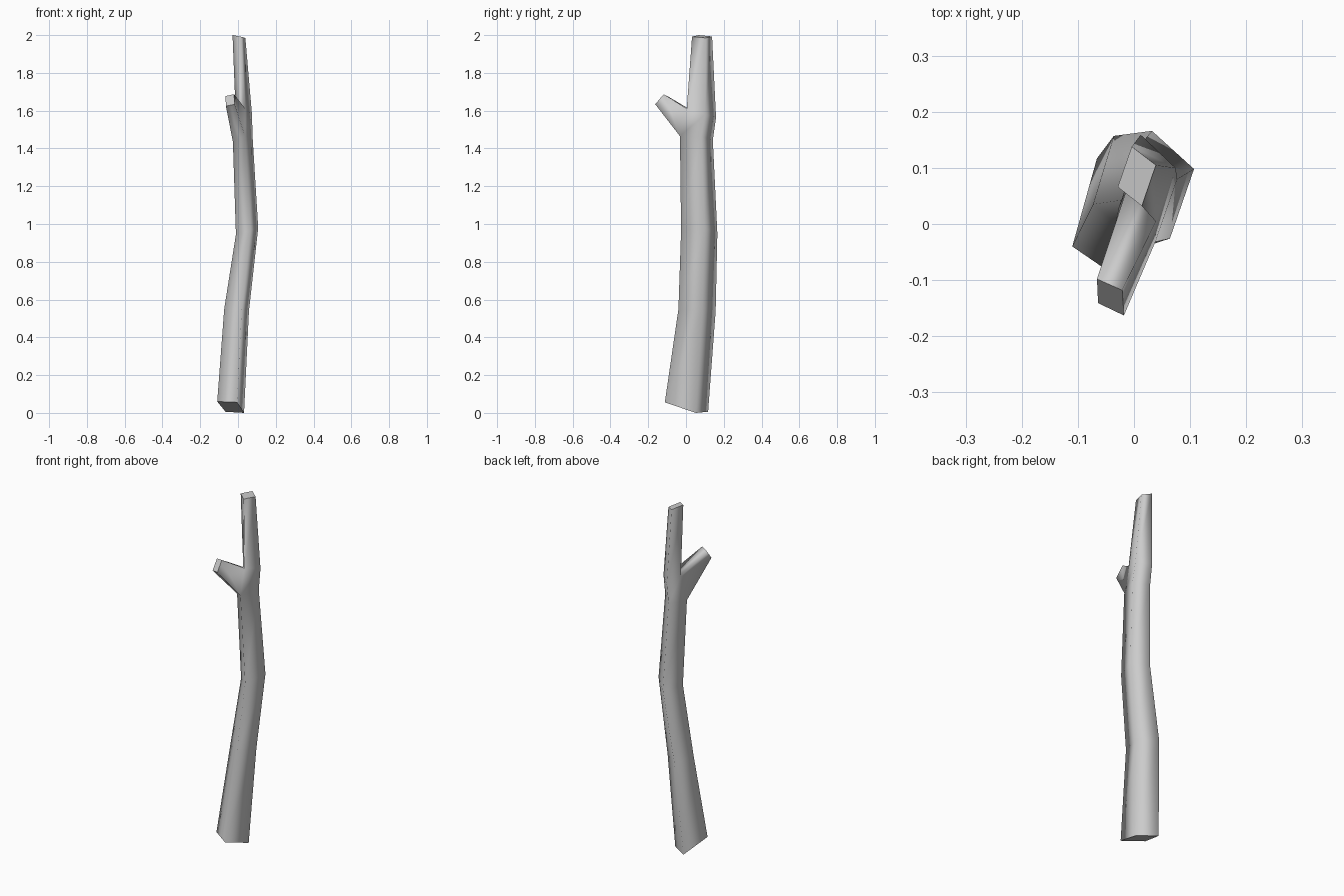
import bpy, bmesh

if "Cube" in bpy.data.objects:
    bpy.data.objects.remove(bpy.data.objects["Cube"])

# Trunk cross-sections, bottom to top: left, front, right, back corner
RINGS = [
    [(-.11, -.04, .06), (-.005, -.112, .056), (.032, .052, 0), (-.066, .117, .006)],
    [(-.073, .035, .55), (.02, -.04, .55), (.058, .085, .54), (-.036, .157, .54)],
    [(-.011, .044, .945), (.064, -.026, .965), (.107, .098, .98), (.032, .166, .95)],
    [(-.027, .03, 1.435), (.038, -.032, 1.465), (.077, .08, 1.465), (.012, .142, 1.445)],
    [(-.012, .065, 1.58), (.039, .004, 1.61), (.074, .1, 1.58), (.012, .159, 1.565)],
    [(-.029, .066, 2), (.014, .032, 1.992), (.039, .105, 1.985), (-.004, .138, 1.993)],
]
# Cut end of the side branch: lower left, lower right, upper right, upper left
TIP = [(-.064, -.141, 1.624), (-.018, -.163, 1.634), (-.021, -.118, 1.687), (-.066, -.098, 1.677)]

bm = bmesh.new()
rings = [[bm.verts.new(p) for p in r] for r in RINGS]
tip = [bm.verts.new(p) for p in TIP]


def bridge(a, b, skip=()):
    """Join two four-sided loops with smooth quads."""
    for i in range(4):
        if i not in skip:
            j = (i + 1) % 4
            bm.faces.new((a[i], a[j], b[j], b[i])).smooth = True


# Trunk sides, leaving an opening where the branch grows out
for k in range(5):
    bridge(rings[k], rings[k + 1], skip=(0,) if k == 3 else ())

# Branch stub
low, high = rings[3], rings[4]
bridge([low[0], low[1], high[1], high[0]], tip)

# Flat sawn ends with sharp rims
for loop in (rings[0], rings[5], tip):
    cap = bm.faces.new(loop)
    for e in cap.edges:
        e.smooth = False

bmesh.ops.recalc_face_normals(bm, faces=bm.faces)
mesh = bpy.data.meshes.new("branch_log")
bm.to_mesh(mesh)
bm.free()
bpy.context.collection.objects.link(bpy.data.objects.new("branch_log", mesh))
